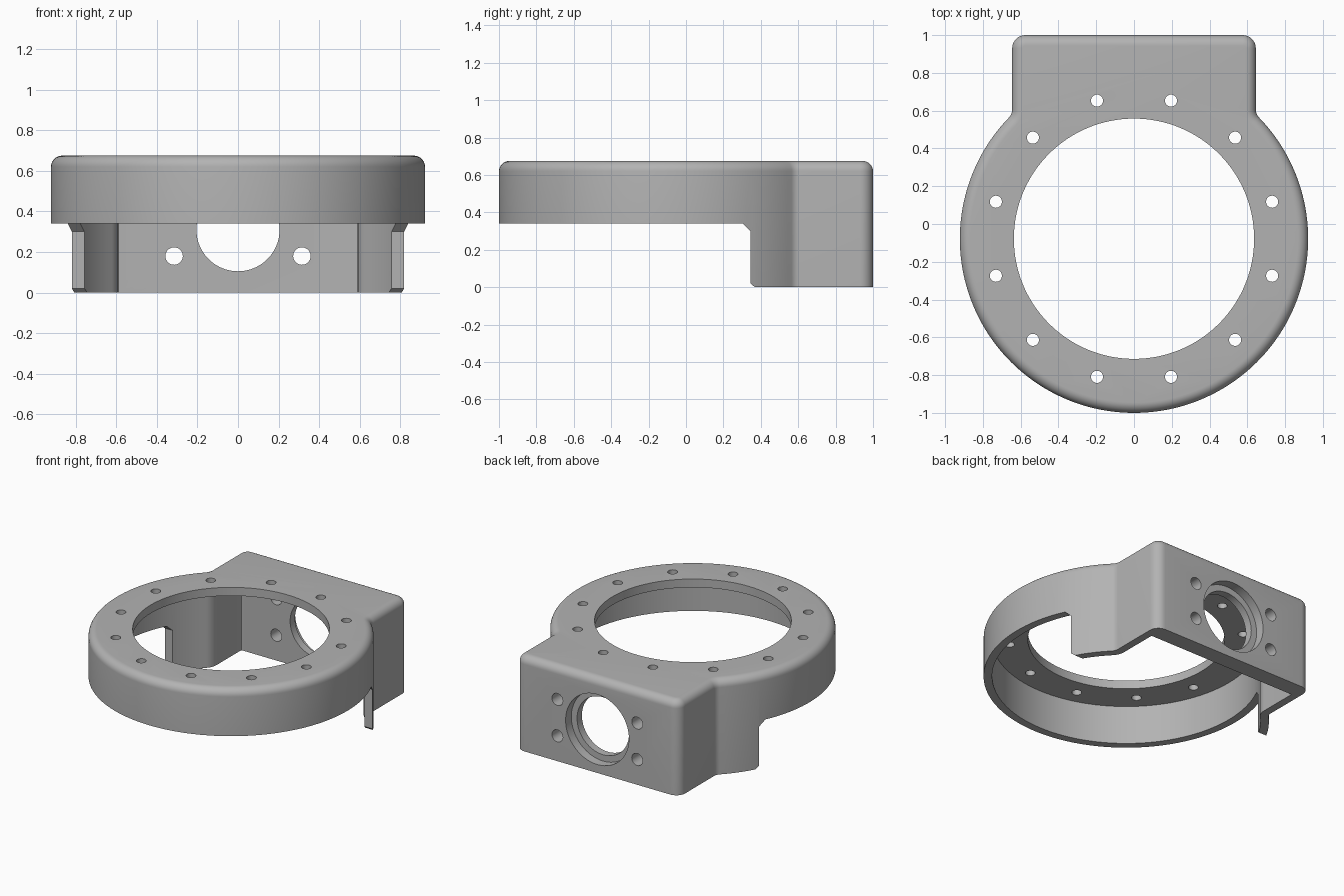
import bpy, bmesh
from math import sin, cos, pi, asin, atan2, sqrt, radians
from mathutils import Matrix, Vector

if "Cube" in bpy.data.objects:
    bpy.data.objects.remove(bpy.data.objects["Cube"])

CY, R, W, BACK, H = -0.078, 0.922, 0.645, 1.0, 0.675   # ring centre, radius, box half width, box back, height
WALL, BACK_WALL, ROOF, ROUND = 0.055, 0.12, 0.06, 0.055

grey = bpy.data.materials.new("light_grey")
grey.use_nodes = True
grey.diffuse_color = (0.45, 0.45, 0.45, 1)
grey.node_tree.nodes["Principled BSDF"].inputs["Base Color"].default_value = grey.diffuse_color


def arc(cx, cy, r, a0, a1, n):
    return [(cx + r * cos(a0 + (a1 - a0) * i / n), cy + r * sin(a0 + (a1 - a0) * i / n)) for i in range(n + 1)]


def outline(t, back, corner):
    """Ring merged with a box, offset inwards by t, with blended junctions."""
    r, w, f = R - t, W - t, 0.06 + t
    fy = CY + sqrt((r + f) ** 2 - (w + f) ** 2)
    a = atan2(fy - CY, w + f)
    half = arc(0, CY, r, -pi / 2, a, 72)
    half += arc(w + f, fy, f, a + pi, pi, 8)[1:]
    half += arc(w - corner, back - corner, corner, 0, pi / 2, 8)
    return half + [(-x, y) for x, y in reversed(half[1:])]


def loft(name, rings):
    """Closed solid through stacked rings of 3D points."""
    bm = bmesh.new()
    loops = [[bm.verts.new(p) for p in ring] for ring in rings]
    n = len(loops[0])
    for lo, hi in zip(loops, loops[1:]):
        for i in range(n):
            j = (i + 1) % n
            bm.faces.new((lo[i], lo[j], hi[j], hi[i]))
    bm.faces.new(loops[0][::-1])
    bm.faces.new(loops[-1])
    bmesh.ops.recalc_face_normals(bm, faces=bm.faces)
    return to_object(name, bm)


def to_object(name, bm):
    mesh = bpy.data.meshes.new(name)
    bm.to_mesh(mesh)
    bm.free()
    ob = bpy.data.objects.new(name, mesh)
    bpy.context.collection.objects.link(ob)
    return ob


def cylinder(name, loc, radius, depth, along_y=False, sides=32):
    bm = bmesh.new()
    turn = Matrix.Rotation(pi / 2, 4, 'X') if along_y else Matrix()
    bmesh.ops.create_cone(bm, cap_ends=True, segments=sides, radius1=radius, radius2=radius,
                          depth=depth, matrix=Matrix.Translation(loc) @ turn)
    return to_object(name, bm)


def flat(points, z):
    return [(x, y, z) for x, y in points]


# Outer body with a rounded top rim
rings = [flat(outline(0, BACK, 0.07), 0)]
for i in range(9):
    a = i / 8 * pi / 2
    t = ROUND * (1 - cos(a))
    rings.append(flat(outline(t, BACK - t, 0.07 - t), H - ROUND + ROUND * sin(a)))
housing = loft("ring_housing", rings)

# Hollow inside, open at the bottom
inner = outline(WALL, BACK - BACK_WALL, 0.004)
cutters = [loft("cavity_cutter", [flat(inner, -0.5), flat(inner, H - ROOF)])]

# Front part of the skirt is cut short, with a small chamfer at the step
step = [(-2, -0.5), (0.38, -0.5), (0.38, -0.01), (0.345, 0.02), (0.345, 0.30), (0.305, 0.34), (-2, 0.34)]
cutters.append(loft("skirt_cutter", [[(x, y, z) for y, z in step] for x in (-2, 2)]))

# Large round opening and twelve screw holes in the top
cutters.append(cylinder("opening_cutter", (0, CY, H), 0.636, 0.4, sides=128))
for k in range(12):
    a = radians(15 + 30 * k)
    cutters.append(cylinder("top_hole_cutter", (0.757 * cos(a), CY + 0.757 * sin(a), H), 0.032, 0.4))

# Stepped round port and four screw holes in the back
cutters.append(cylinder("port_cutter", (0, BACK, 0.31), 0.205, 0.5, True, 80))
cutters.append(cylinder("port_recess_cutter", (0, BACK, 0.31), 0.25, 0.13, True, 80))
for x in (-0.315, 0.315):
    for z in (0.18, 0.44):
        cutters.append(cylinder("back_hole_cutter", (x, BACK, z), 0.043, 0.5, True))

bpy.context.view_layer.objects.active = housing
for cutter in cutters:
    cutter.hide_render = True
    mod = housing.modifiers.new("cut", 'BOOLEAN')
    mod.operation, mod.solver, mod.object = 'DIFFERENCE', 'EXACT', cutter
    bpy.ops.object.modifier_apply(modifier=mod.name)
    bpy.data.objects.remove(cutter)

# Colour and smooth shading
housing.data.materials.clear()
housing.data.materials.append(grey)
for p in housing.data.polygons:
    p.material_index = 0
bpy.ops.object.select_all(action='DESELECT')
housing.select_set(True)
bpy.ops.object.shade_smooth_by_angle(angle=radians(30))
